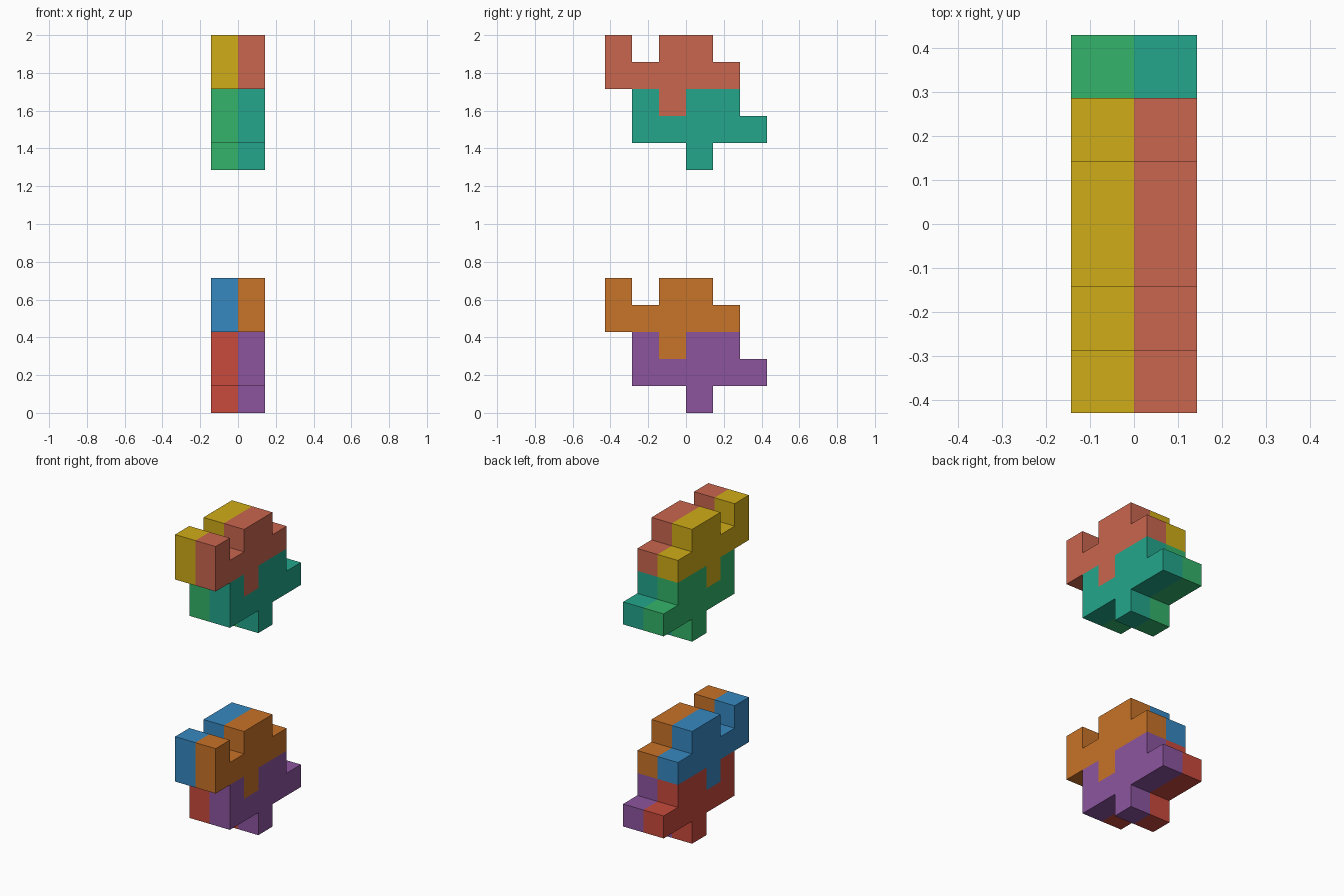
import bpy
import bmesh

if "Cube" in bpy.data.objects:
    bpy.data.objects.remove(bpy.data.objects["Cube"])

U = 1 / 7  # edge of one unit cube

# Side outlines (y, z) in unit cubes
LOWER = [(0, 0), (1, 0), (1, 1), (3, 1), (3, 2), (2, 2), (2, 3), (0, 3),
         (0, 2), (-1, 2), (-1, 3), (-2, 3), (-2, 1), (0, 1)]
UPPER = [(-1, 2), (0, 2), (0, 3), (2, 3), (2, 4), (1, 4), (1, 5), (-1, 5),
         (-1, 4), (-2, 4), (-2, 5), (-3, 5), (-3, 3), (-1, 3)]


def linear(hex_code):
    rgb = [int(hex_code[i:i + 2], 16) / 255 for i in (0, 2, 4)]
    return [c / 12.92 if c <= 0.04045 else ((c + 0.055) / 1.055) ** 2.4 for c in rgb] + [1]


def block(name, outline, x, z, color):
    """Extrude an outline one unit along x, starting at x and lifted by z."""
    bm = bmesh.new()
    face = bm.faces.new([bm.verts.new((x * U, py * U, (pz + z) * U)) for py, pz in outline])
    ext = bmesh.ops.extrude_face_region(bm, geom=[face], use_keep_orig=True)
    verts = [g for g in ext["geom"] if isinstance(g, bmesh.types.BMVert)]
    bmesh.ops.translate(bm, verts=verts, vec=(U, 0, 0))
    bmesh.ops.recalc_face_normals(bm, faces=bm.faces)
    mesh = bpy.data.meshes.new(name)
    bm.to_mesh(mesh)
    bm.free()
    mat = bpy.data.materials.new(name + "_color")
    mat.diffuse_color = linear(color)
    mat.use_nodes = True
    mat.node_tree.nodes["Principled BSDF"].inputs["Base Color"].default_value = mat.diffuse_color
    mesh.materials.append(mat)
    bpy.context.collection.objects.link(bpy.data.objects.new(name, mesh))


# Two identical interlocking clusters, each of two mating shapes in two layers
for level, z, colors in (
    ("bottom", 0, ("C84A3C", "8C559F", "3688C0", "C87328")),
    ("top", 9, ("33B46A", "23A68B", "D0AC18", "C9664E")),
):
    for i, color in enumerate(colors):
        side, x = (("left", -1), ("right", 0))[i % 2]
        shape, outline = (("lower", LOWER), ("upper", UPPER))[i // 2]
        block(f"{level}_{shape}_block_{side}", outline, x, z, color)
